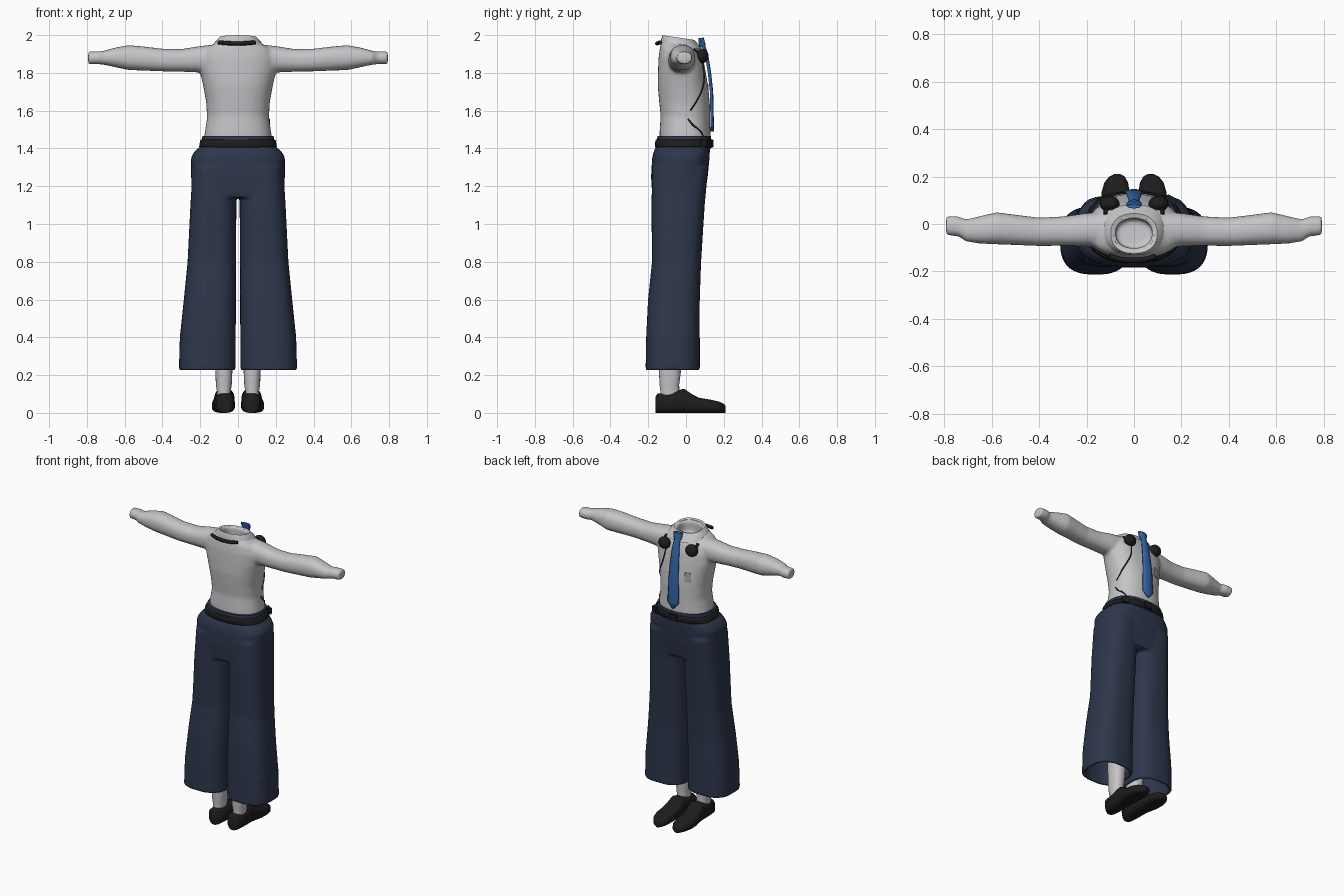
import bpy
import bmesh
import math
from mathutils import Vector

cube = bpy.data.objects.get("Cube")
if cube:
    bpy.data.objects.remove(cube, do_unlink=True)


def make_material(name, color):
    mat = bpy.data.materials.new(name)
    mat.use_nodes = True
    mat.diffuse_color = (*color, 1)
    mat.node_tree.nodes["Principled BSDF"].inputs["Base Color"].default_value = (*color, 1)
    return mat


SHIRT = make_material("shirt_grey", (0.56, 0.55, 0.57))
NAVY = make_material("trouser_navy", (0.026, 0.037, 0.07))
BLACK = make_material("black_leather", (0.012, 0.012, 0.013))
BLUE = make_material("tie_blue", (0.035, 0.13, 0.38))
BADGE = make_material("badge_grey", (0.4, 0.4, 0.42))


def add_object(name, bm, mat):
    mesh = bpy.data.meshes.new(name)
    bmesh.ops.recalc_face_normals(bm, faces=bm.faces)
    bm.to_mesh(mesh)
    bm.free()
    mesh.materials.append(mat)
    obj = bpy.data.objects.new(name, mesh)
    bpy.context.collection.objects.link(obj)
    return obj


def select(obj):
    bpy.ops.object.select_all(action="DESELECT")
    obj.select_set(True)
    bpy.context.view_layer.objects.active = obj


def smooth(obj, angle=50):
    select(obj)
    bpy.ops.object.shade_smooth_by_angle(angle=math.radians(angle))
    return obj


def loft(bm, rings, axis="z", power=2.3, tilt=0, caps=True, sides=40):
    """Join superellipse rings (position, centre a, centre b, radius a, radius b)."""
    loops = []
    for t, a, b, ra, rb in rings:
        loop = []
        for i in range(sides):
            ang = 2 * math.pi * i / sides
            c, s = math.cos(ang), math.sin(ang)
            u = a + ra * math.copysign(abs(c) ** (2 / power), c)
            v = b + rb * math.copysign(abs(s) ** (2 / power), s)
            co = {"z": (u, v, t + tilt * (v - b)), "x": (t, u, v), "y": (u, t, v)}[axis]
            loop.append(bm.verts.new(co))
        loops.append(loop)
    for low, high in zip(loops, loops[1:]):
        for i in range(sides):
            j = (i + 1) % sides
            bm.faces.new((low[i], low[j], high[j], high[i]))
    if caps:
        bm.faces.new(loops[0])
        bm.faces.new(loops[-1])


def lofted(name, rings, mat, **options):
    bm = bmesh.new()
    loft(bm, rings, **options)
    return smooth(add_object(name, bm, mat))


def fuse(obj, voxel, rounds):
    """Merge overlapping volumes into one softly blended surface."""
    remesh = obj.modifiers.new("fuse", "REMESH")
    remesh.mode = "VOXEL"
    remesh.voxel_size = voxel
    blend = obj.modifiers.new("blend", "SMOOTH")
    blend.iterations = rounds
    select(obj)
    for mod in list(obj.modifiers):
        bpy.ops.object.modifier_apply(modifier=mod.name)
    return smooth(obj, 60)


def box(name, center, size, mat, turn=0, bevel=0.004):
    bm = bmesh.new()
    bmesh.ops.create_cube(bm, size=1)
    bmesh.ops.scale(bm, vec=size, verts=bm.verts)
    bmesh.ops.bevel(bm, geom=bm.edges[:], offset=bevel, segments=2, affect="EDGES")
    obj = add_object(name, bm, mat)
    obj.location = center
    obj.rotation_euler.z = turn
    return smooth(obj, 35)


def tube(name, points, radius, mat):
    curve = bpy.data.curves.new(name, "CURVE")
    curve.dimensions = "3D"
    curve.bevel_depth = radius
    curve.bevel_resolution = 2
    curve.use_fill_caps = True
    spline = curve.splines.new("BEZIER")
    spline.bezier_points.add(len(points) - 1)
    for knot, co in zip(spline.bezier_points, points):
        knot.co = co
        knot.handle_left_type = knot.handle_right_type = "AUTO"
    curve.materials.append(mat)
    obj = bpy.data.objects.new(name, curve)
    bpy.context.collection.objects.link(obj)
    return obj


# Shirt: torso with a recessed neck opening, and both sleeves
bm = bmesh.new()
loft(bm, [(1.41, 0, -0.005, 0.18, 0.135), (1.47, 0, -0.005, 0.178, 0.135),
          (1.56, 0, -0.003, 0.164, 0.131), (1.64, 0, -0.008, 0.168, 0.135),
          (1.72, 0, -0.015, 0.182, 0.135), (1.8, 0, -0.02, 0.2, 0.128),
          (1.87, 0, -0.025, 0.205, 0.12), (1.92, 0, -0.03, 0.185, 0.108),
          (1.945, 0, -0.035, 0.14, 0.098), (1.965, 0, -0.04, 0.108, 0.086),
          (1.985, 0, -0.04, 0.098, 0.08), (1.98, 0, -0.04, 0.076, 0.062),
          (1.9, 0, -0.04, 0.078, 0.062)], tilt=-0.12)
for s in (1, -1):
    loft(bm, [(s * x, y, z, ry, rz) for x, y, z, ry, rz in (
        (0.08, -0.025, 1.868, 0.08, 0.088), (0.2, -0.024, 1.872, 0.07, 0.07),
        (0.3, -0.03, 1.866, 0.062, 0.06), (0.4, -0.033, 1.868, 0.06, 0.06),
        (0.5, -0.025, 1.876, 0.064, 0.064), (0.58, -0.018, 1.881, 0.068, 0.066),
        (0.65, -0.025, 1.882, 0.058, 0.052), (0.71, -0.027, 1.88, 0.047, 0.037),
        (0.74, -0.01, 1.88, 0.042, 0.034), (0.793, -0.008, 1.88, 0.04, 0.033))], axis="x", sides=28)
shirt = fuse(add_object("shirt", bm, SHIRT), 0.01, 5)

# Folded collar
collar = lofted("collar", [(1.94, 0, -0.025, 0.132, 0.108), (1.962, 0, -0.032, 0.122, 0.1),
                           (1.987, 0, -0.04, 0.098, 0.084), (1.982, 0, -0.04, 0.086, 0.072),
                           (1.95, 0, -0.04, 0.084, 0.07)], SHIRT, tilt=-0.15, caps=False)

# Trousers: hips fused with two flared, hollow-hemmed legs
bm = bmesh.new()
loft(bm, [(1.41, 0, -0.015, 0.2, 0.143), (1.385, 0, -0.022, 0.23, 0.148),
          (1.355, 0, -0.027, 0.248, 0.152), (1.25, 0, -0.035, 0.248, 0.15),
          (1.14, 0, -0.04, 0.246, 0.138)], power=2.9)
for s in (1, -1):
    loft(bm, [(z, s * x, y, rx, ry) for z, x, y, rx, ry in (
        (1.3, 0.125, -0.03, 0.115, 0.148), (1.1, 0.13, -0.042, 0.122, 0.141),
        (0.8, 0.139, -0.05, 0.128, 0.13), (0.6, 0.149, -0.064, 0.138, 0.137),
        (0.4, 0.16, -0.069, 0.148, 0.142), (0.226, 0.163, -0.07, 0.15, 0.144),
        (0.226, 0.163, -0.07, 0.13, 0.124), (0.5, 0.154, -0.067, 0.115, 0.11))], power=2.7)
trousers = fuse(add_object("trousers", bm, NAVY), 0.0095, 4)

# Waistband, belt, buckle and belt pouch
lofted("waistband", [(1.4, 0, -0.013, 0.2, 0.146), (1.467, 0, -0.01, 0.188, 0.141)], NAVY, power=2.5)
lofted("belt", [(1.404, 0, -0.013, 0.2, 0.148), (1.409, 0, -0.013, 0.206, 0.152),
                (1.443, 0, -0.012, 0.2, 0.15), (1.448, 0, -0.012, 0.194, 0.146)], BLACK, power=2.5)
box("belt_buckle", (0, 0.138, 1.426), (0.06, 0.014, 0.046), BLACK)
box("belt_pouch", (0.155, 0.1, 1.426), (0.05, 0.035, 0.045), BLACK, turn=-0.5)

# Ankles and shoes
for s, side in ((1, "left"), (-1, "right")):
    lofted(side + "_ankle", [(z, s * 0.075, y, rx, ry) for z, y, rx, ry in (
        (0.06, -0.085, 0.038, 0.055), (0.11, -0.085, 0.036, 0.05),
        (0.15, -0.088, 0.042, 0.052), (0.22, -0.085, 0.045, 0.058),
        (0.4, -0.08, 0.055, 0.065))], SHIRT, sides=24)
    lofted(side + "_shoe", [(y, s * x, h / 2, r, h / 2) for y, x, r, h in (
        (-0.162, 0.07, 0.03, 0.085), (-0.15, 0.07, 0.046, 0.102),
        (-0.08, 0.07, 0.053, 0.11), (-0.01, 0.072, 0.054, 0.128),
        (0.03, 0.074, 0.057, 0.1), (0.07, 0.077, 0.061, 0.08),
        (0.13, 0.078, 0.06, 0.07), (0.175, 0.075, 0.05, 0.06),
        (0.2, 0.072, 0.033, 0.048), (0.21, 0.07, 0.014, 0.035))],
        BLACK, axis="y", power=2.8, sides=28)

# Necktie: gently bowed blade below a wider knot
bm = bmesh.new()
rows = []
for z, y, half in ((1.985, 0.088, 0.032), (1.965, 0.094, 0.03), (1.935, 0.1, 0.02),
                   (1.9, 0.112, 0.024), (1.8, 0.128, 0.03), (1.7, 0.139, 0.034),
                   (1.6, 0.141, 0.038), (1.53, 0.143, 0.041), (1.49, 0.143, 0.006)):
    rows.append([bm.verts.new((k * half, y - 0.008 * k * k, z)) for k in (-1, -0.5, 0, 0.5, 1)])
for upper, lower in zip(rows, rows[1:]):
    for i in range(len(upper) - 1):
        bm.faces.new((upper[i], upper[i + 1], lower[i + 1], lower[i]))
tie = add_object("necktie", bm, BLUE)
thick = tie.modifiers.new("thickness", "SOLIDIFY")
thick.thickness = 0.01
thick.offset = 0
smooth(tie, 45)
lofted("tie_knot", [(1.935, 0, 0.088, 0.018, 0.014), (1.955, 0, 0.085, 0.027, 0.018),
                    (1.984, 0, 0.08, 0.031, 0.014)], BLUE, sides=20)


def on_shirt(angle, z, lift=0.001):
    """Point on the shirt at a given heading around the torso."""
    out = Vector((math.cos(math.radians(angle)), math.sin(math.radians(angle)), 0))
    hit, point, normal, _ = shirt.ray_cast(out * 0.5 + Vector((0, 0, z)), -out)
    return point + normal * lift


# Chest pods with short tails, cord and name badge
for s, side in ((1, "left"), (-1, "right")):
    bm = bmesh.new()
    bmesh.ops.create_uvsphere(bm, u_segments=24, v_segments=14, radius=1)
    pod = add_object(side + "_chest_pod", bm, BLACK)
    pod.scale = (0.042, 0.034, 0.039)
    pod.location = (s * 0.103, 0.085, 1.89)
    smooth(pod)
    tube(side + "_pod_tail", [(s * 0.105, 0.08, 1.9), (s * 0.118, 0.055, 1.91),
                              (s * 0.12, 0.04, 1.925)], 0.01, BLACK)
tube("upper_cord", [on_shirt(a, z) for a, z in (
    (43, 1.86), (42, 1.78), (34, 1.72), (24, 1.67), (8, 1.6))], 0.004, BLACK)
tube("lower_cord", [on_shirt(a, z) for a, z in ((4, 1.555), (14, 1.52), (24, 1.5), (36, 1.46))],
     0.004, BLACK)
box("name_badge", on_shirt(130, 1.71, 0.003), (0.04, 0.008, 0.065), BADGE, turn=0.35, bevel=0.002)

# Black band behind the neck
tube("neck_band", [(-0.105, -0.135, 1.962), (-0.05, -0.15, 1.957), (0.04, -0.15, 1.957),
                   (0.092, -0.137, 1.962)], 0.011, BLACK)
